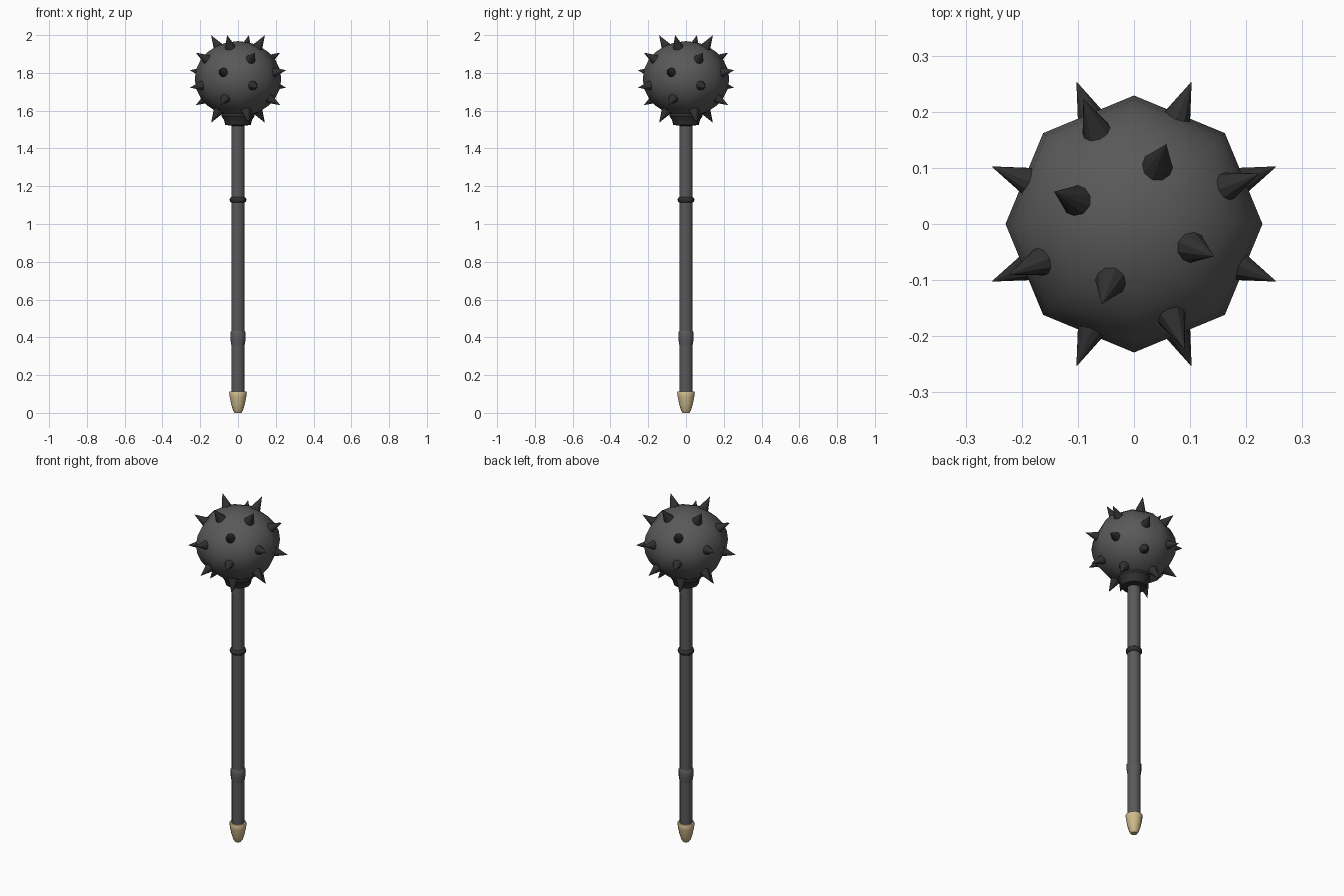
import bpy, bmesh
from math import sin, cos, pi, radians, sqrt
from mathutils import Vector, Matrix

if "Cube" in bpy.data.objects:
    bpy.data.objects.remove(bpy.data.objects["Cube"])


def material(name, rgb):
    m = bpy.data.materials.new(name)
    m.diffuse_color = (*rgb, 1)
    m.use_nodes = True
    m.node_tree.nodes["Principled BSDF"].inputs["Base Color"].default_value = m.diffuse_color
    return m


IRON = material("iron", (0.10, 0.10, 0.10))
BLACK = material("black_iron", (0.03, 0.03, 0.03))
BRASS = material("brass", (0.62, 0.50, 0.26))


def finish(name, bm, mat, smooth_angle=None):
    bmesh.ops.recalc_face_normals(bm, faces=bm.faces)
    me = bpy.data.meshes.new(name)
    bm.to_mesh(me)
    bm.free()
    ob = bpy.data.objects.new(name, me)
    bpy.context.collection.objects.link(ob)
    me.materials.append(mat)
    if smooth_angle:
        bpy.ops.object.select_all(action='DESELECT')
        bpy.context.view_layer.objects.active = ob
        ob.select_set(True)
        bpy.ops.object.shade_smooth_by_angle(angle=radians(smooth_angle))
    return ob


def lathe(name, profile, mat, sides=12, angle=40):
    """Closed solid of revolution from (radius, z) points."""
    bm = bmesh.new()
    rings = [[bm.verts.new((r * cos(2 * pi * i / sides), r * sin(2 * pi * i / sides), z))
              for i in range(sides)] for r, z in profile]
    for a, b in zip(rings, rings[1:]):
        for i in range(sides):
            j = (i + 1) % sides
            bm.faces.new((a[i], a[j], b[j], b[i]))
    bm.faces.new(rings[0])
    bm.faces.new(rings[-1])
    return finish(name, bm, mat, angle)


# handle, from the butt up
lathe("pommel", [(0.018, 0), (0.026, 0.012), (0.036, 0.045), (0.043, 0.08),
                 (0.047, 0.108), (0.044, 0.113)], BRASS)
lathe("shaft", [(0.035, 0.10), (0.035, 1.56)], IRON)
lathe("grip_band", [(0.034, 0.35), (0.040, 0.39), (0.041, 0.425), (0.034, 0.435)], IRON)
lathe("handle_ring", [(0.034, 1.112), (0.042, 1.118), (0.045, 1.128),
                      (0.042, 1.138), (0.034, 1.144)], BLACK)
lathe("collar", [(0.034, 1.52), (0.068, 1.525), (0.074, 1.55),
                 (0.088, 1.572), (0.086, 1.585), (0.07, 1.61)], BLACK)

# eight-sided ball, slightly flattened
CENTRE = Vector((0, 0, 1.768))
bm = bmesh.new()
bmesh.ops.create_uvsphere(bm, u_segments=8, v_segments=12, radius=1,
                          matrix=Matrix.Translation(CENTRE) @ Matrix.Diagonal((0.229, 0.229, 0.2, 1)))
finish("ball", bm, IRON, 60)

# six evenly spaced rings of four spikes, alternately twisted
bm = bmesh.new()
TIP, BASE = 0.278, 0.185
for ring in range(6):
    h = (5 - 2 * ring) / 6
    r = sqrt(1 - h * h)
    for k in range(4):
        a = radians(90 * k + (22 if ring % 2 else -22))
        d = Vector((r * cos(a), r * sin(a), h))
        m = (Matrix.Translation(CENTRE + d * (TIP + BASE) / 2)
             @ d.to_track_quat('Z', 'Y').to_matrix().to_4x4())
        bmesh.ops.create_cone(bm, cap_ends=True, segments=10, radius1=0.034,
                              radius2=0, depth=TIP - BASE, matrix=m)
finish("spikes", bm, BLACK)
